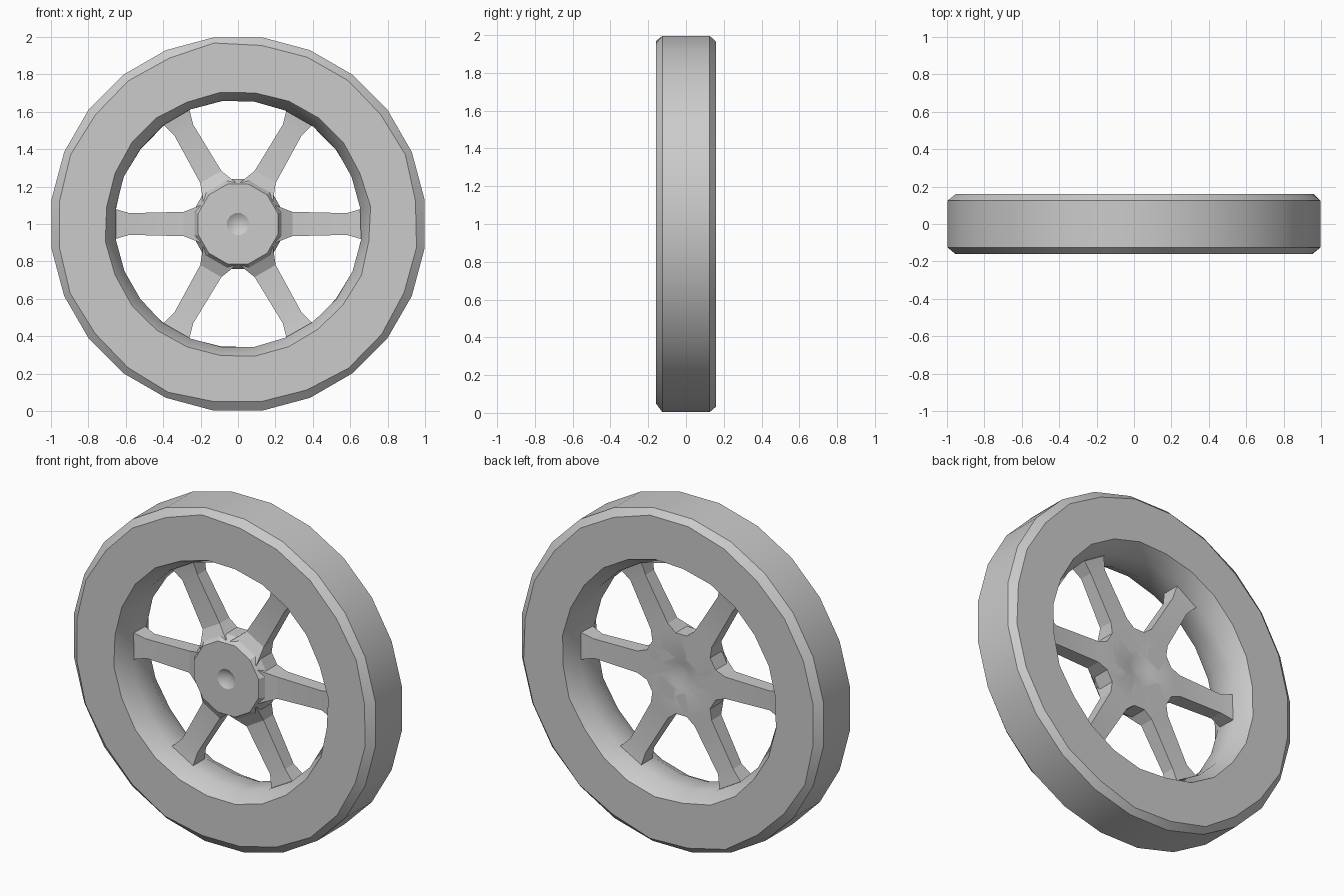
import bpy, bmesh, math, random
from mathutils import Vector, Matrix

cube = bpy.data.objects.get("Cube")
if cube:
    bpy.data.objects.remove(cube, do_unlink=True)
random.seed(4)

GREY = (0.6, 0.6, 0.6, 1)
mat = bpy.data.materials.new("plain grey")
mat.diffuse_color = GREY
mat.use_nodes = True
mat.node_tree.nodes["Principled BSDF"].inputs["Base Color"].default_value = GREY

CENTRE = Vector((0, 0, 1))


def loft(bm, rings, closed=False):
    """Join successive rings of vertices with quads."""
    pairs = list(zip(rings, rings[1:]))
    if closed:
        pairs.append((rings[-1], rings[0]))
    for a, b in pairs:
        for i in range(len(a)):
            j = (i + 1) % len(a)
            bm.faces.new((a[i], a[j], b[j], b[i]))


def finish(bm, name, angle):
    bmesh.ops.remove_doubles(bm, verts=bm.verts, dist=0.0005)
    bmesh.ops.recalc_face_normals(bm, faces=bm.faces)
    mesh = bpy.data.meshes.new(name)
    bm.to_mesh(mesh)
    bm.free()
    mesh.materials.append(mat)
    obj = bpy.data.objects.new(name, mesh)
    bpy.context.collection.objects.link(obj)
    bpy.ops.object.select_all(action='DESELECT')
    obj.select_set(True)
    bpy.context.view_layer.objects.active = obj
    bpy.ops.object.shade_smooth_by_angle(angle=math.radians(angle))


def lathe(name, profile, sides, angle, closed=False):
    """Turn (radius, y, wear) points about the axle; wear roughens a loop."""
    bm = bmesh.new()
    rings = []
    for r, y, wear in profile:
        ring = []
        for i in range(sides):
            a = (i + 0.5) * math.tau / sides
            rr = r + random.uniform(-wear, wear)
            ring.append(bm.verts.new(CENTRE + Vector((rr * math.cos(a), y, rr * math.sin(a)))))
        rings.append(ring)
    loft(bm, rings, closed)
    finish(bm, name, angle)


# Thick rim with worn bevels and a bulging inner face
half_rim = [(0.66, 0.07, 0.004), (0.71, 0.16, 0.006), (0.965, 0.16, 0.01), (1.005, 0.125, 0)]
front = [(r, -y, w) for r, y, w in half_rim]
lathe("rim", front + half_rim[::-1], 24, 35, closed=True)

# Raised hub, flat at the back, with a shallow pit on each side
lathe("hub", [(0, -0.07, 0), (0.06, -0.11, 0), (0.22, -0.11, 0), (0.25, -0.06, 0),
              (0.25, 0.045, 0), (0.07, 0.045, 0), (0, 0.015, 0)], 12, 25)

# Six spokes flaring into hub and rim: radius, half width, front, back
sections = [(0.1, 0.1, -0.09, 0.045), (0.2, 0.1, -0.095, 0.045), (0.29, 0.065, -0.045, 0.045),
            (0.58, 0.058, -0.04, 0.04), (0.69, 0.09, -0.06, 0.06)]
for n in range(6):
    bm = bmesh.new()
    rings = []
    for r, w, f, b in sections:
        corners = [(-w, f), (w, f), (w, b), (-w, b)]
        rings.append([bm.verts.new((r, y, z)) for z, y in corners])
    loft(bm, rings)
    bm.faces.new(rings[0])
    bm.faces.new(rings[-1])
    turn = Matrix.Translation(CENTRE) @ Matrix.Rotation(n * math.tau / 6, 4, 'Y')
    bmesh.ops.transform(bm, matrix=turn, verts=bm.verts)
    finish(bm, f"spoke_{n + 1}", 15)
